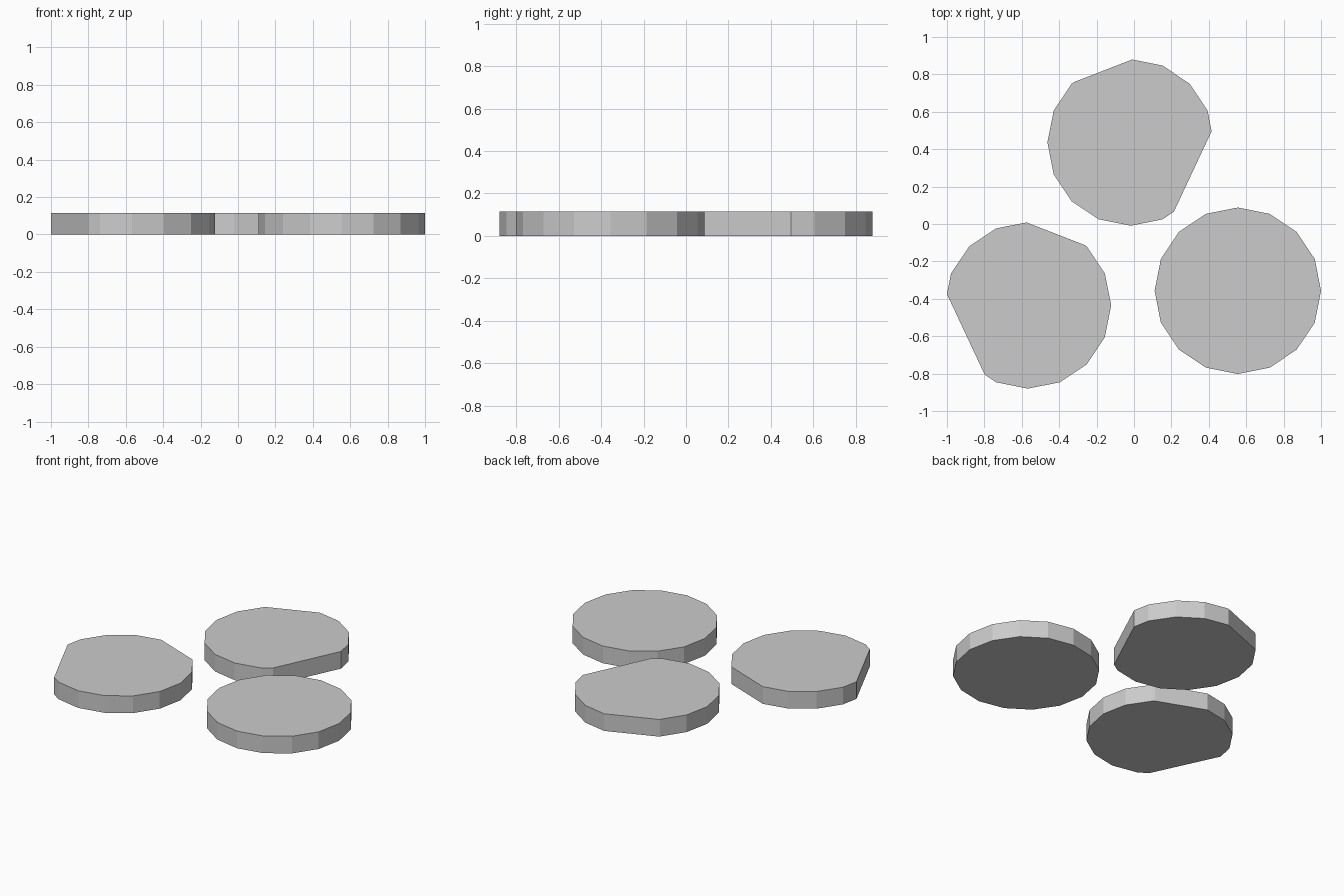
import bpy, bmesh, math
from mathutils import Vector

if "Cube" in bpy.data.objects:
    bpy.data.objects.remove(bpy.data.objects["Cube"])

RADIUS, HEIGHT, SIDES = 0.445, 0.115, 16


def disc(name, x, y, chords=(), mirror=1):
    """Sixteen-sided disc, trimmed along vertical planes through the chords."""
    bm = bmesh.new()
    bmesh.ops.create_cone(bm, cap_ends=True, segments=SIDES,
                          radius1=RADIUS, radius2=RADIUS, depth=HEIGHT)
    for a, b in chords:
        a = Vector((a[0] * mirror, a[1], 0))
        b = Vector((b[0] * mirror, b[1], 0))
        normal = (b - a).cross(Vector((0, 0, 1))).normalized()
        if normal.dot(a) < 0:
            normal = -normal
        cut = bmesh.ops.bisect_plane(
            bm, geom=bm.verts[:] + bm.edges[:] + bm.faces[:], dist=1e-5,
            plane_co=a, plane_no=normal, clear_outer=True)
        edges = [e for e in cut["geom_cut"] if isinstance(e, bmesh.types.BMEdge)]
        bmesh.ops.holes_fill(bm, edges=edges, sides=0)
    bmesh.ops.recalc_face_normals(bm, faces=bm.faces[:])
    mesh = bpy.data.meshes.new(name)
    bm.to_mesh(mesh)
    bm.free()
    obj = bpy.data.objects.new(name, mesh)
    obj.location = (x, y, HEIGHT / 2)
    bpy.context.collection.objects.link(obj)
    return obj


# Two straight trims, measured from the disc centre
trims = [((0.433, 0.060), (0.230, -0.373)),
         ((-0.310, 0.320), (0.007, 0.443))]

# Full disc, then two trimmed discs that mirror each other
disc("full_disc", 0.555, -0.357)
disc("back_trimmed_disc", -0.018, 0.436, trims)
disc("left_trimmed_disc", -0.567, -0.435, trims, mirror=-1)
